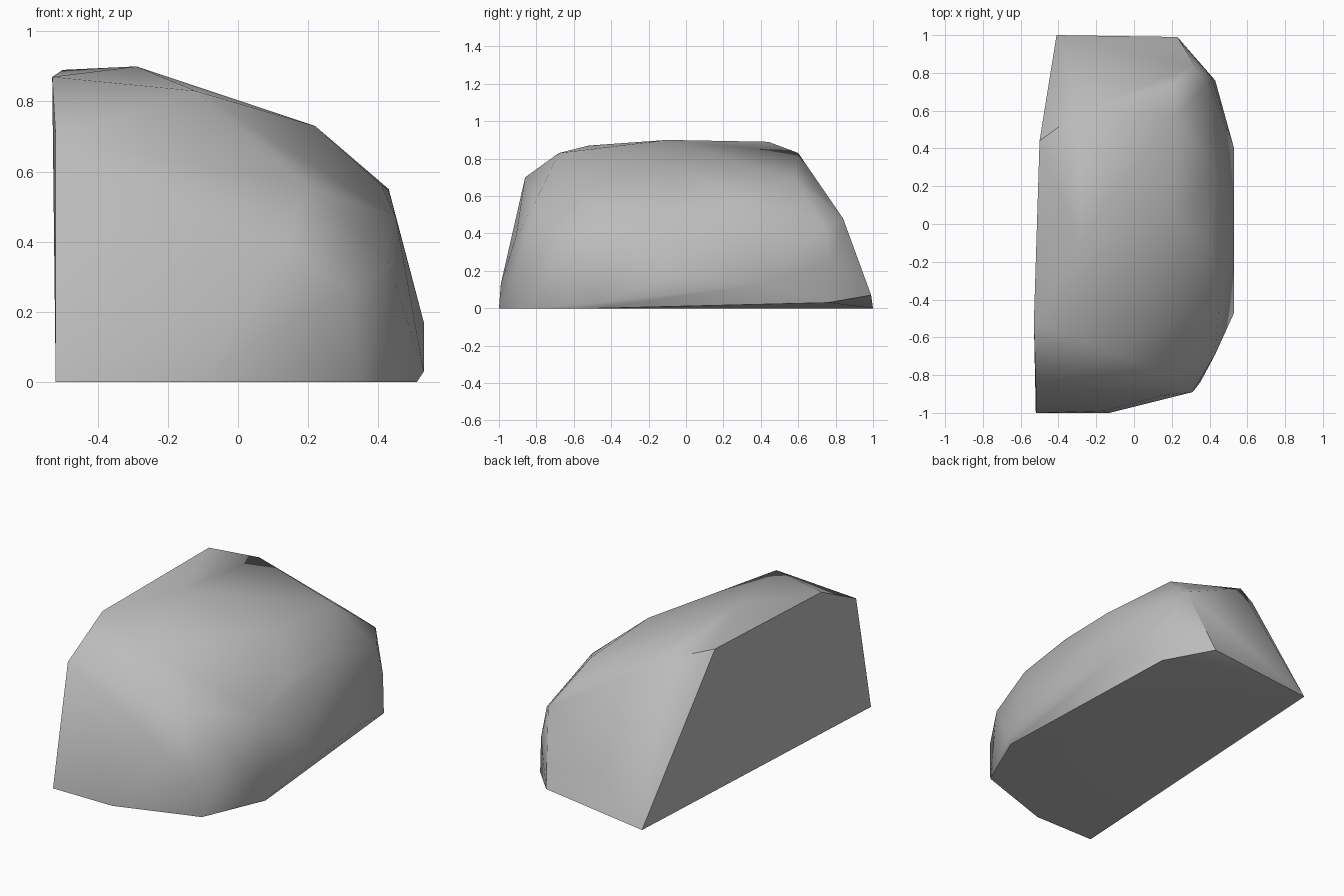
import bpy
import bmesh
import math
from mathutils import Vector

cube = bpy.data.objects.get("Cube")
if cube:
    bpy.data.objects.remove(cube, do_unlink=True)


def make_material(name, value):
    material = bpy.data.materials.new(name)
    material.use_nodes = True
    colour = (value, value, value, 1)
    material.diffuse_color = colour
    material.node_tree.nodes["Principled BSDF"].inputs["Base Color"].default_value = colour
    return material


def make_boulder(name, rings, material):
    """Wrap a faceted stone skin around groups of corner points given in hundredths."""
    bm = bmesh.new()
    for ring in rings:
        for corner in ring:
            bm.verts.new(Vector(corner) / 100)
    bmesh.ops.convex_hull(bm, input=bm.verts)
    # Remove any corners that fall inside the skin
    loose = [vert for vert in bm.verts if not vert.link_faces]
    bmesh.ops.delete(bm, geom=loose, context="VERTS")
    bmesh.ops.recalc_face_normals(bm, faces=bm.faces)
    mesh = bpy.data.meshes.new(name)
    bm.to_mesh(mesh)
    bm.free()
    mesh.materials.append(material)
    boulder = bpy.data.objects.new(name, mesh)
    bpy.context.collection.objects.link(boulder)
    return boulder


# Underside, nearly flat, lifting at the back left
base = [(-52, -100, 0), (-13, -100, 0), (35, -84, 0), (51, -47, 0),
        (53, -47, 3), (43, 76, 3), (23, 99, 7), (-41, 100, 0)]
# Bulging lower flank
flank = [(-16, -99, 13), (31, -89, 26), (43, -69, 34), (53, -10, 17),
         (53, 40, 13), (41, 78, 25)]
# Shoulder around the middle
shoulder = [(14, -91, 38), (20, -81, 56), (45, -42, 47), (41, -11, 56),
            (43, 27, 55), (40, 74, 42), (32, 84, 48), (22, 75, 58)]
# Crown, ending at the sheer right side
crown = [(-52, -86, 70), (-12, -68, 83), (-53, -52, 87), (-29, -10, 90),
         (22, 4, 73), (22, 58, 70), (-28, 60, 83), (-50, 44, 89)]

stone = make_material("grey stone", 0.5)
boulder = make_boulder("boulder", (base, flank, shoulder, crown), stone)

# Soft facets with hard edges at the sheer cuts
bpy.ops.object.select_all(action="DESELECT")
boulder.select_set(True)
bpy.context.view_layer.objects.active = boulder
bpy.ops.object.shade_smooth_by_angle(angle=math.radians(42))
